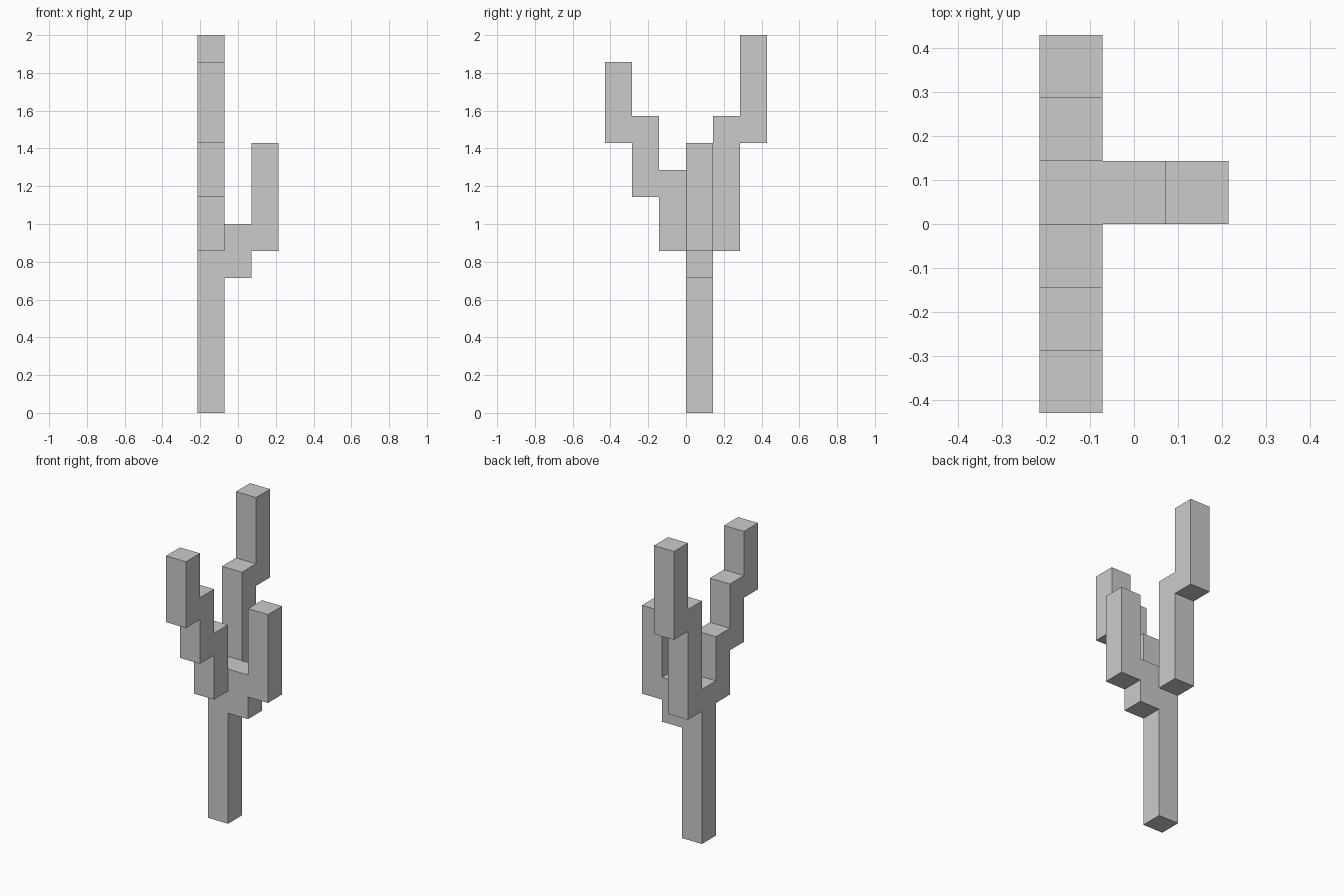
import bpy, bmesh
from mathutils import Vector

if "Cube" in bpy.data.objects:
    bpy.data.objects.remove(bpy.data.objects["Cube"])

U = 2 / 14  # one block; the plant is 14 blocks tall

# Vertical block columns: (x, y, bottom, top) in blocks
TRUNK = [(0, 0, 0, 7)]
SIDE_ARM = [(1, 0, 5, 7), (2, 0, 6, 10)]
FRONT_ARM = [(0, -1, 6, 9), (0, -2, 8, 11), (0, -3, 10, 13)]
BACK_ARM = [(0, 1, 6, 11), (0, 2, 10, 14)]

cells = {(x, y, z)
         for x, y, z0, z1 in TRUNK + SIDE_ARM + FRONT_ARM + BACK_ARM
         for z in range(z0, z1)}


def block_skin(name, cells, origin):
    """Mesh only the outside of a set of blocks, then merge flat areas."""
    bm = bmesh.new()
    for cell in sorted(cells):
        centre = Vector(cell) + Vector((0.5, 0.5, 0.5))
        for axis in range(3):
            for sign in (-1, 1):
                n = Vector((0, 0, 0))
                n[axis] = sign
                if tuple(int(c + d) for c, d in zip(cell, n)) in cells:
                    continue
                a = Vector((0, 0, 0))
                a[(axis + 1) % 3] = 0.5
                b = n.cross(a)
                mid = centre + n * 0.5
                corners = (mid - a - b, mid + a - b, mid + a + b, mid - a + b)
                bm.faces.new([bm.verts.new((p + origin) * U) for p in corners])
    bmesh.ops.remove_doubles(bm, verts=bm.verts, dist=0.001)
    bmesh.ops.dissolve_limit(bm, angle_limit=0.01, verts=bm.verts, edges=bm.edges)
    bmesh.ops.recalc_face_normals(bm, faces=bm.faces)
    mesh = bpy.data.meshes.new(name)
    bm.to_mesh(mesh)
    bm.free()
    obj = bpy.data.objects.new(name, mesh)
    bpy.context.collection.objects.link(obj)
    return obj


# Trunk and its three stepped arms as one closed shell
block_skin("branching_trunk", cells, Vector((-1.5, 0, 0)))
